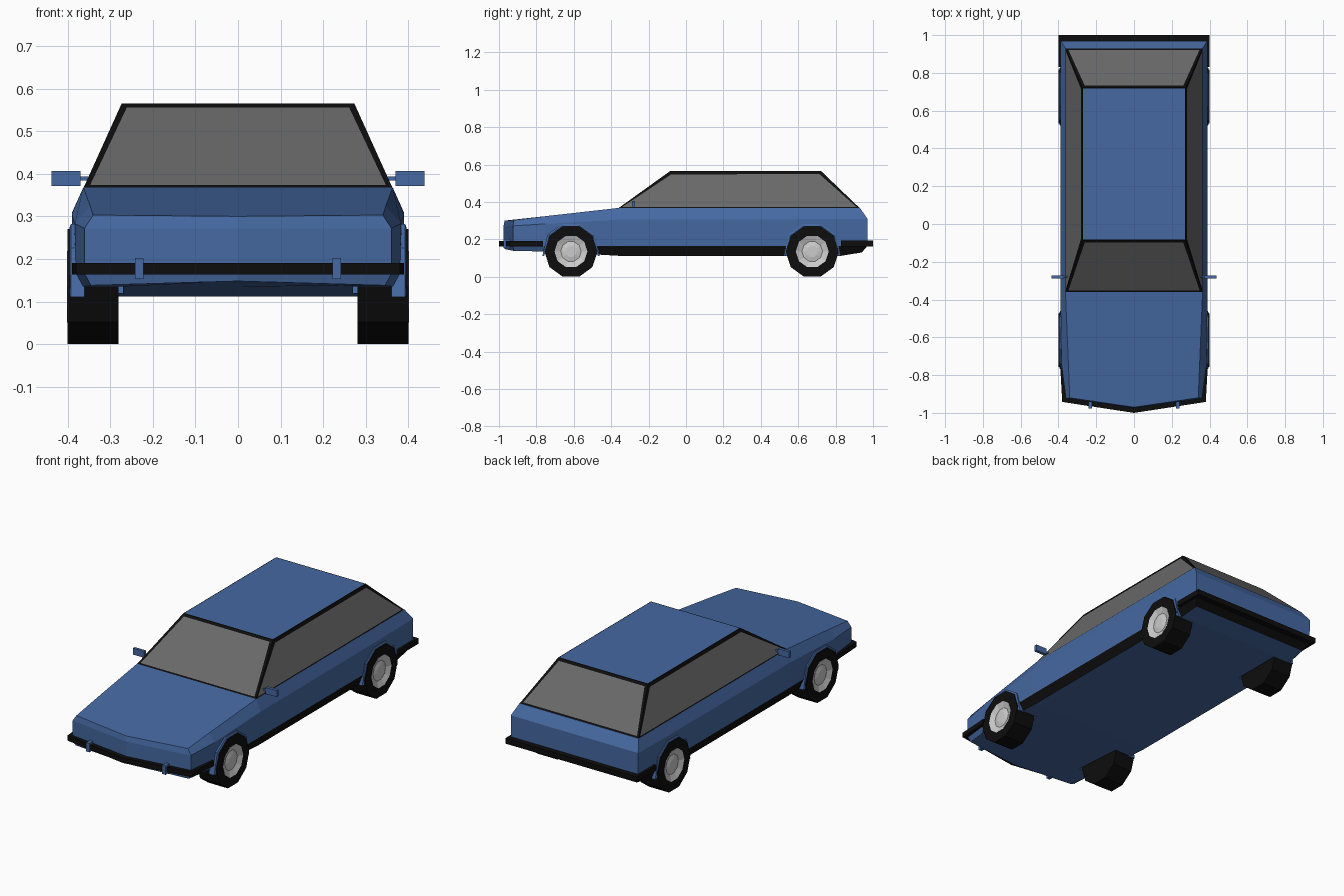
import bpy, bmesh
from math import cos, sin, pi, radians

if "Cube" in bpy.data.objects:
    bpy.data.objects.remove(bpy.data.objects["Cube"])


def material(name, rgb):
    m = bpy.data.materials.new(name)
    m.diffuse_color = (*rgb, 1)
    m.use_nodes = True
    m.node_tree.nodes["Principled BSDF"].inputs["Base Color"].default_value = m.diffuse_color
    return m


BLUE = material("blue_paint", (0.06, 0.14, 0.36))
BLACK = material("black_trim", (0.004, 0.004, 0.004))
GLASS = material("grey_glass", (0.14, 0.14, 0.14))
METAL = material("light_metal", (0.75, 0.75, 0.75))


def finish(name, bm, *mats):
    bmesh.ops.remove_doubles(bm, verts=bm.verts, dist=1e-5)
    bmesh.ops.recalc_face_normals(bm, faces=bm.faces)
    me = bpy.data.meshes.new(name)
    bm.to_mesh(me)
    bm.free()
    for m in mats:
        me.materials.append(m)
    ob = bpy.data.objects.new(name, me)
    bpy.context.collection.objects.link(ob)
    return ob


def face(bm, pts, mat=0):
    f = bm.faces.new([bm.verts.new(p) for p in pts])
    f.material_index = mat
    return f


def box(name, x, y, z, mat):
    return prism(name, [(x[0], y[0]), (x[1], y[0]), (x[1], y[1]), (x[0], y[1])], *z, mat)


def prism(name, outline, z0, z1, mat):
    bm = bmesh.new()
    f = face(bm, [(x, y, z0) for x, y in outline])
    new = bmesh.ops.extrude_face_region(bm, geom=[f])["geom"]
    bmesh.ops.translate(bm, vec=(0, 0, z1 - z0),
                        verts=[v for v in new if isinstance(v, bmesh.types.BMVert)])
    return finish(name, bm, mat)


def lathe(name, profile, side, cy, cz, mat, angles, closed=False):
    # sweep an (x, radius) profile around an axle parallel to x
    bm = bmesh.new()
    P = lambda p, a: (side * p[0], cy + p[1] * cos(a), cz + p[1] * sin(a))
    loop = profile + profile[:1] if closed else profile
    for a, b in zip(angles, angles[1:]):
        for p, q in zip(loop, loop[1:]):
            pts = [P(p, a), P(p, b), P(q, b), P(q, a)]
            if q[1] == 0:
                pts.pop()
            if p[1] == 0:
                pts.pop(0)
            face(bm, pts)
    if closed:
        for a in (angles[0], angles[-1]):
            face(bm, [P(p, a) for p in profile])
    return finish(name, bm, mat)


# lower body: columns of (x, y, z) from front centre round the side to rear centre
# each column runs floor edge, sill top, waist, shoulder
cols = [
    [(0, -.97, .148), (0, -.975, .165), (0, -.975, .272), (0, -.97, .30)],
    [(.345, -.92, .138), (.36, -.925, .165), (.36, -.925, .272), (.34, -.92, .303)],
    [(.365, -.75, .135), (.38, -.75, .165), (.383, -.75, .283), (.347, -.75, .324)],
    [(.37, -.36, .112), (.386, -.36, .165), (.39, -.36, .305), (.363, -.36, .368)],
    [(.37, .83, .112), (.386, .83, .165), (.39, .83, .308), (.363, .83, .368)],
    [(.36, .94, .13), (.386, .97, .165), (.388, .97, .31), (.363, .93, .368)],
    [(0, .94, .13), (0, .97, .165), (0, .97, .31), (0, .93, .368)],
]
bm = bmesh.new()
for s in (1, -1):
    M = lambda p: (s * p[0], p[1], p[2])
    for c, (a, b) in enumerate(zip(cols, cols[1:])):
        for i in range(3):
            face(bm, [M(p) for p in (a[i], b[i], b[i + 1], a[i + 1])],
                 1 if i == 0 and c >= 2 else 0)
        if 0 < c < 5:
            for i in (0, 3):
                mid = lambda k: (0, cols[k][i][1], cols[k][i][2])
                p0 = cols[0][i] if c == 1 else mid(c)
                p1 = cols[6][i] if c == 4 else mid(c + 1)
                face(bm, [M(p) for p in (a[i], b[i])] + [p1, p0])
body = finish("body", bm, BLUE, BLACK)

# cabin: tapered block with inset windows and painted roof
bm = bmesh.new()
lo = [(-.363, -.362, .366), (.363, -.362, .366), (.363, .93, .366), (-.363, .93, .366)]
hi = [(-.273, -.085, .565), (.273, -.085, .565), (.273, .722, .565), (-.273, .722, .565)]
sides = [face(bm, [lo[i], lo[(i + 1) % 4], hi[(i + 1) % 4], hi[i]]) for i in range(4)]
roof = face(bm, hi, 2)
face(bm, lo)
bmesh.ops.remove_doubles(bm, verts=bm.verts, dist=1e-5)
bmesh.ops.inset_individual(bm, faces=sides, thickness=.02)
for f in sides:
    f.material_index = 1
bmesh.ops.inset_individual(bm, faces=[roof], thickness=.006)
for e in roof.edges:
    for f in e.link_faces:
        if f != roof:
            f.material_index = 0
finish("cabin", bm, BLACK, GLASS, BLUE)

# wheels, arch lips and arch cut-outs
R, full = .142, [2 * pi * k / 10 for k in range(11)]
arch = [radians(a) for a in (-9, 36, 72, 108, 144, 189)]
for end, cy in (("front", -.615), ("rear", .675)):
    for side, tag in ((1, "left"), (-1, "right")):
        n = f"{end}_{tag}"
        cz = R * cos(pi / 10)
        lathe(n + "_tyre", [(.28, 0), (.28, R), (.40, R), (.40, .088), (.37, .088), (.37, 0)],
              side, cy, cz, BLACK, full)
        lathe(n + "_hubcap", [(.371, .088), (.401, .088), (.388, .055), (.394, .03), (.394, 0)],
              side, cy, cz, METAL, full)
        lathe(n + "_arch_lip", [(.36, .144), (.396, .144), (.392, .155), (.36, .155)],
              side, cy, cz, BLUE, arch, True)
        cut = lathe(n + "_arch_cutter", [(.27, 0), (.27, .149), (.5, .149), (.5, 0)],
                    side, cy, cz, BLUE, full)
        cut.hide_render = True
        cut.hide_set(True)
        mod = body.modifiers.new("arch", "BOOLEAN")
        mod.object, mod.operation, mod.solver = cut, "DIFFERENCE", "EXACT"


# wrap-round bumpers
def bumper(name, outer, inner, z0, z1):
    def whole(h):
        return [(-x, y) for x, y in reversed(h) if x] + h
    prism(name, whole(outer) + whole(inner)[::-1], z0, z1, BLACK)


bumper("front_bumper", [(0, -1), (.38, -.942), (.39, -.765)],
       [(0, -.965), (.352, -.915), (.372, -.765)], .163, .191)
bumper("rear_bumper", [(0, 1), (.40, 1), (.40, .83)],
       [(0, .96), (.378, .96), (.378, .83)], .163, .193)

# bumper guards and door mirrors
for s, tag in ((1, "left"), (-1, "right")):
    def span(a, b):
        return sorted((s * a, s * b))
    box(tag + "_bumper_guard", span(.222, .242), (-.976, -.93), (.153, .202), BLUE)
    box(tag + "_mirror", span(.37, .438), (-.288, -.272), (.371, .406), BLUE)
    box(tag + "_mirror_stem", span(.33, .375), (-.284, -.276), (.384, .393), BLUE)
